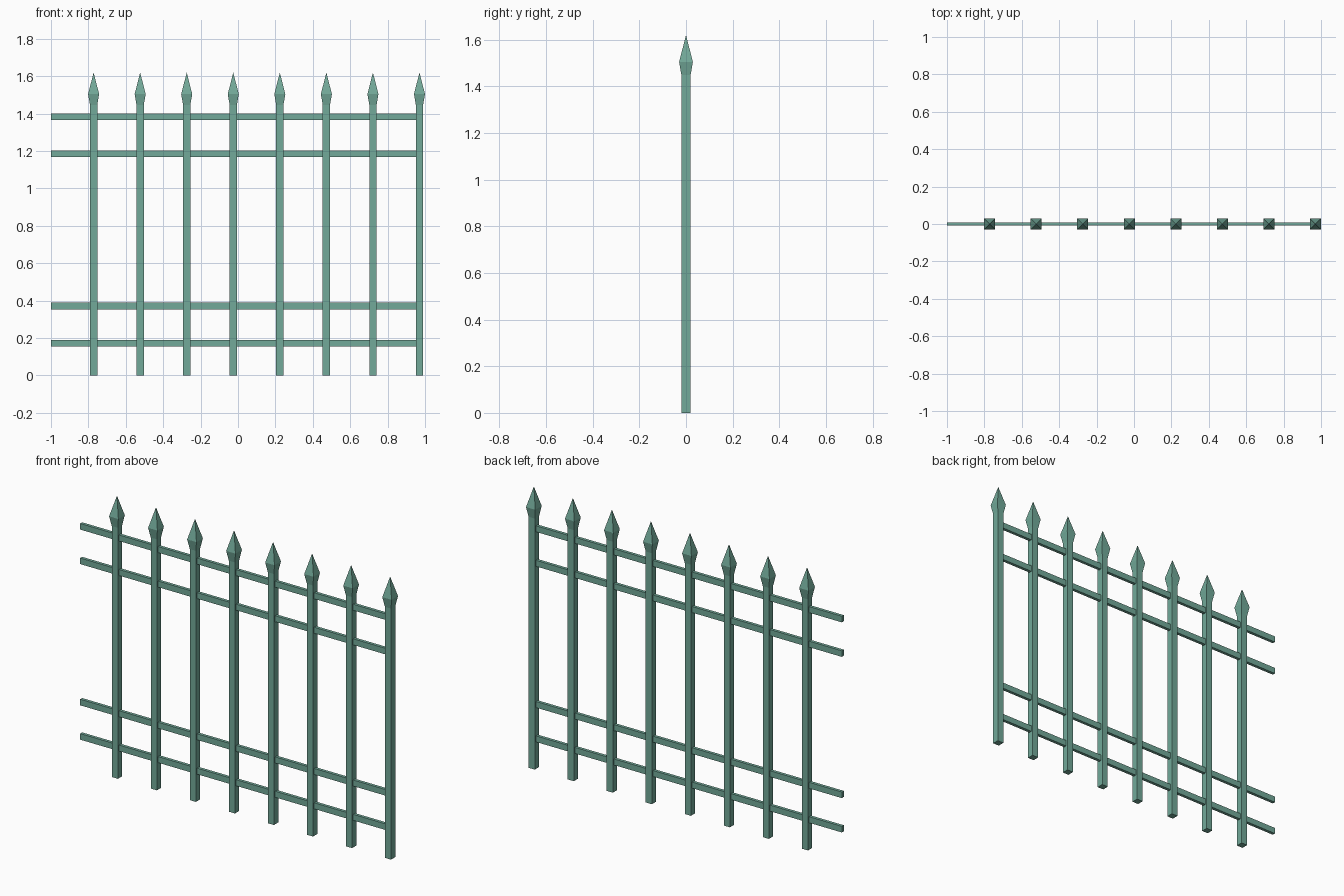
import bpy, bmesh

if "Cube" in bpy.data.objects:
    bpy.data.objects.remove(bpy.data.objects["Cube"])

mat = bpy.data.materials.new("painted_iron")
mat.diffuse_color = (0.17, 0.40, 0.32, 1)
mat.use_nodes = True
mat.node_tree.nodes["Principled BSDF"].inputs["Base Color"].default_value = mat.diffuse_color


def add_object(name, mesh, location):
    obj = bpy.data.objects.new(name, mesh)
    obj.location = location
    bpy.context.collection.objects.link(obj)


def lofted_mesh(name, sections, tip=None):
    """Stack rectangles (half_x, half_y, z), closed by a cap or a pointed tip."""
    bm = bmesh.new()
    rings = [[bm.verts.new((sx * hx, sy * hy, z))
              for sx, sy in ((-1, -1), (1, -1), (1, 1), (-1, 1))]
             for hx, hy, z in sections]
    bm.faces.new(rings[0][::-1])
    for a, b in zip(rings, rings[1:]):
        for i in range(4):
            j = (i + 1) % 4
            bm.faces.new((a[i], a[j], b[j], b[i]))
    if tip is None:
        bm.faces.new(rings[-1])
    else:
        apex = bm.verts.new((0, 0, tip))
        for i in range(4):
            bm.faces.new((rings[-1][i], rings[-1][(i + 1) % 4], apex))
    mesh = bpy.data.meshes.new(name)
    bm.to_mesh(mesh)
    bm.free()
    mesh.materials.append(mat)
    return mesh


# Square pickets with spear heads
picket = lofted_mesh("picket", [(0.0195, 0.0195, 0), (0.0195, 0.0195, 1.447),
                                (0.0295, 0.0295, 1.504)], tip=1.619)
for i in range(8):
    add_object(f"picket_{i + 1}", picket, (-0.772 + i * 0.2489, 0, 0))

# Four horizontal rails, running from the open left end into the last picket
rail_left, rail_right = -1.0, 0.965
rail = lofted_mesh("rail", [((rail_right - rail_left) / 2, 0.009, -0.0175),
                            ((rail_right - rail_left) / 2, 0.009, 0.0175)])
for i, z in enumerate((0.173, 0.371, 1.185, 1.384)):
    add_object(f"rail_{i + 1}", rail, ((rail_left + rail_right) / 2, 0, z))
